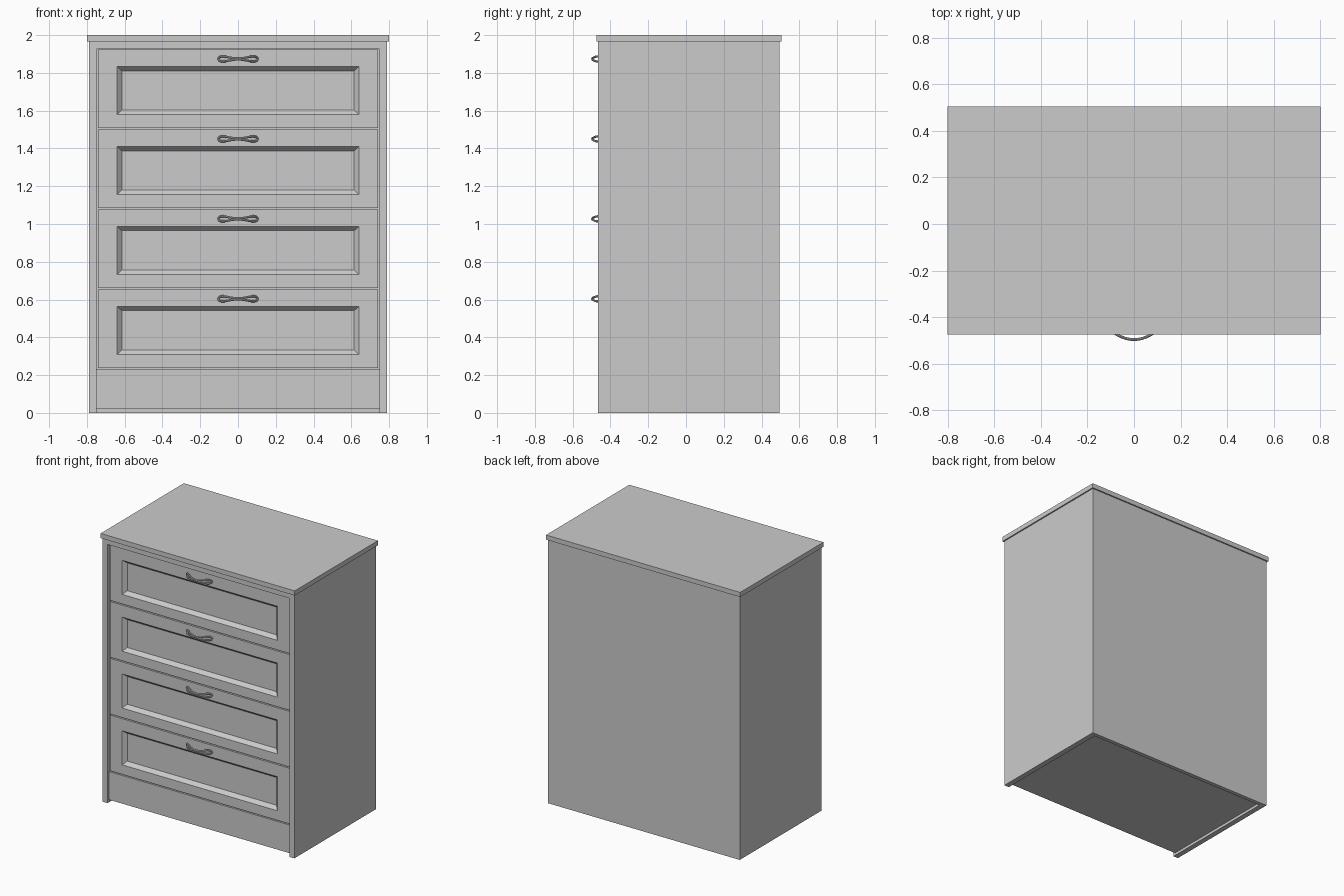
import bpy, bmesh
from math import pi, sin, cos

if "Cube" in bpy.data.objects:
    bpy.data.objects.remove(bpy.data.objects["Cube"])


def new_object(name, bm):
    bmesh.ops.recalc_face_normals(bm, faces=bm.faces)
    mesh = bpy.data.meshes.new(name)
    bm.to_mesh(mesh)
    bm.free()
    obj = bpy.data.objects.new(name, mesh)
    bpy.context.collection.objects.link(obj)
    return obj


def loft(name, rings):
    """Join rectangles (half_width, z0, z1, y, x_centre) in order, capped at both ends."""
    bm = bmesh.new()
    loops = []
    for w, z0, z1, y, cx in rings:
        loops.append([bm.verts.new((cx + sx * w, y, z))
                      for sx, z in ((-1, z0), (1, z0), (1, z1), (-1, z1))])
    for a, b in zip(loops, loops[1:]):
        for i in range(4):
            j = (i + 1) % 4
            bm.faces.new((a[i], a[j], b[j], b[i]))
    bm.faces.new(loops[0])
    bm.faces.new(loops[-1])
    return new_object(name, bm)


def box(name, x0, x1, y0, y1, z0, z1):
    w, cx = (x1 - x0) / 2, (x0 + x1) / 2
    return loft(name, [(w, z0, z1, y1, cx), (w, z0, z1, y0, cx)])


def handle(name, z):
    """Bow-shaped closed wire loop, pinched in the middle and arched outwards."""
    curve = bpy.data.curves.new(name, 'CURVE')
    curve.dimensions = '3D'
    curve.bevel_depth = 0.006
    curve.bevel_resolution = 2
    n = 48
    spline = curve.splines.new('POLY')
    spline.points.add(n - 1)
    spline.use_cyclic_u = True
    for i, p in enumerate(spline.points):
        t = 2 * pi * i / n
        x = 0.103 * cos(t)
        p.co = (x, -0.496 + 0.042 * cos(t) ** 2,
                z + 0.003 * sin(t) + 0.03 * sin(t) * cos(t) ** 2, 1)
    temp = bpy.data.objects.new(name, curve)
    bpy.context.collection.objects.link(temp)
    bpy.ops.object.select_all(action='DESELECT')
    temp.select_set(True)
    bpy.context.view_layer.objects.active = temp
    bpy.ops.object.convert(target='MESH')
    bpy.ops.object.shade_smooth_by_angle()


FRONT, BACK, FACE = -0.465, 0.495, -0.45

# Carcass
box("top_board", -0.8, 0.8, -0.475, 0.505, 1.965, 2.0)
box("left_side", -0.79, -0.75, FRONT, BACK, 0, 1.965)
box("right_side", 0.75, 0.79, FRONT, BACK, 0, 1.965)
box("back_panel", -0.75, 0.75, 0.465, BACK, 0, 1.965)
box("bottom_board", -0.75, 0.75, -0.41, 0.465, 0.02, 0.06)
box("top_rail", -0.75, 0.75, FRONT, -0.40, 1.927, 1.965)
box("plinth", -0.75, 0.75, FACE, -0.41, 0.02, 0.23)

# Drawers: deep body, flat frame and bevelled recessed panel
for i in range(4):
    z = 0.238 + i * 0.4233
    loft(f"drawer_{i + 1}", [
        (0.742, z, z + 0.415, 0.44, 0),
        (0.742, z, z + 0.415, FACE, 0),
        (0.64, z + 0.071, z + 0.325, FACE, 0),
        (0.615, z + 0.096, z + 0.303, FACE + 0.025, 0)])
    handle(f"handle_{i + 1}", z + 0.366)
